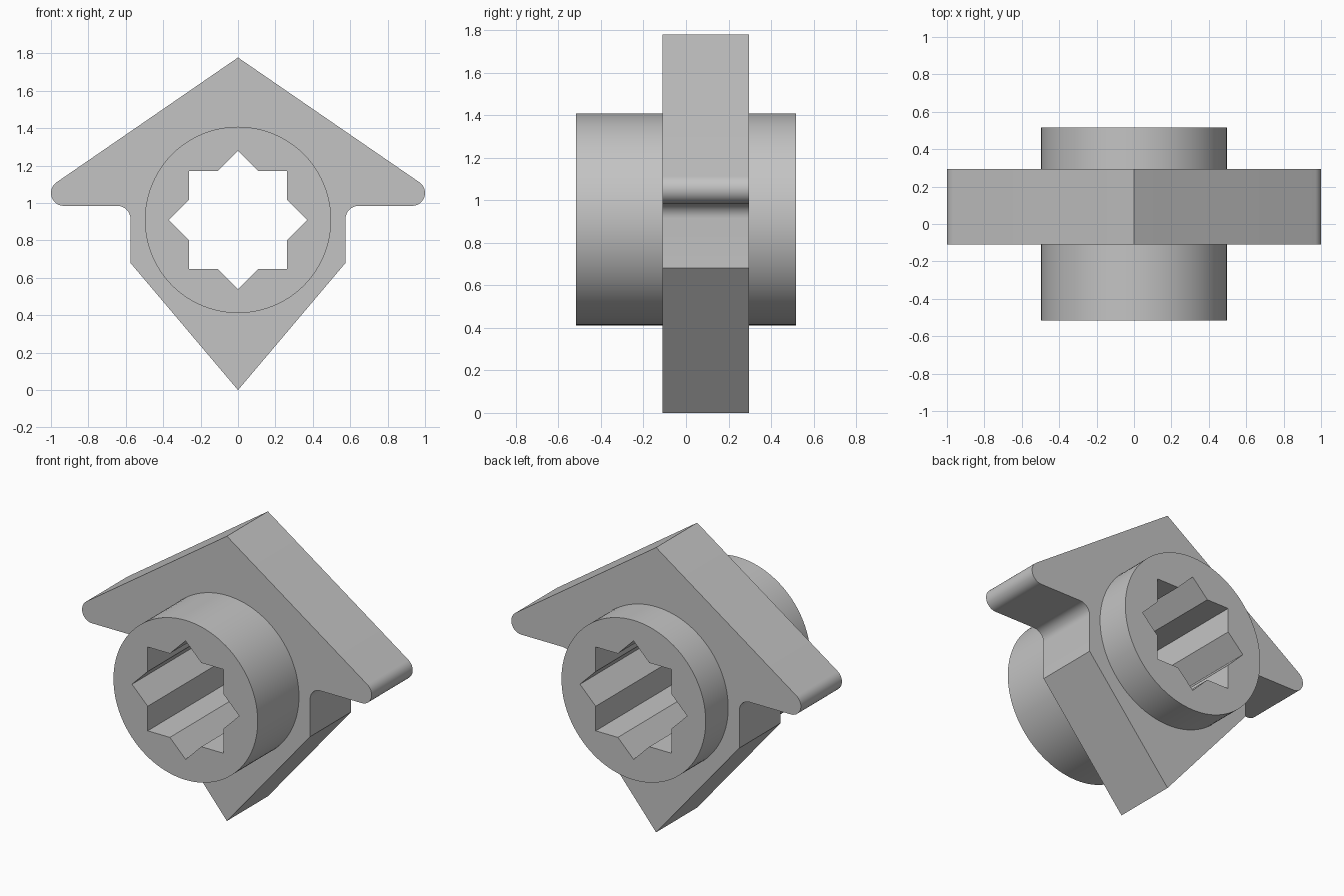
import bpy, bmesh
from math import sin, cos, pi, radians

cube = bpy.data.objects.get("Cube")
if cube:
    bpy.data.objects.remove(cube, do_unlink=True)

grey = bpy.data.materials.new("plain grey")
grey.use_nodes = True
colour = (0.55, 0.55, 0.55, 1)
grey.diffuse_color = colour
grey.node_tree.nodes["Principled BSDF"].inputs["Base Color"].default_value = colour

AXIS_Z = 0.91      # height of the bore axis
HUB_R = 0.498


def arc(cx, cz, r, start, end, n):
    """Points on an arc, angles in degrees."""
    return [(cx + r * cos(radians(start + (end - start) * i / n)),
             cz + r * sin(radians(start + (end - start) * i / n)))
            for i in range(n + 1)]


def extruded_part(name, outline, hole, y_front, y_back):
    """Solid with a through hole, extruded along y."""
    bm = bmesh.new()
    edges = []
    for loop in (outline, hole):
        verts = [bm.verts.new((x, y_front, z)) for x, z in loop]
        edges += [bm.edges.new((v, verts[i - 1])) for i, v in enumerate(verts)]
    bmesh.ops.triangle_fill(bm, use_beauty=True, edges=edges, normal=(0, -1, 0))
    out = bmesh.ops.extrude_face_region(bm, geom=bm.faces[:], use_keep_orig=True)
    moved = [g for g in out["geom"] if isinstance(g, bmesh.types.BMVert)]
    bmesh.ops.translate(bm, verts=moved, vec=(0, y_back - y_front, 0))
    bmesh.ops.recalc_face_normals(bm, faces=bm.faces[:])
    mesh = bpy.data.meshes.new(name)
    bm.to_mesh(mesh)
    bm.free()
    mesh.materials.append(grey)
    obj = bpy.data.objects.new(name, mesh)
    bpy.context.collection.objects.link(obj)
    bpy.ops.object.select_all(action='DESELECT')
    obj.select_set(True)
    bpy.context.view_layer.objects.active = obj
    bpy.ops.object.shade_smooth_by_angle(angle=radians(30))
    return obj


# Hub: round barrel with an eight-pointed star bore
circle = arc(0, AXIS_Z, HUB_R, 0, 360, 96)[:-1]
tip = 0.37
valley = tip * cos(pi / 4) / cos(pi / 8)
star = [((valley if i % 2 else tip) * cos(i * pi / 8),
         AXIS_Z + (valley if i % 2 else tip) * sin(i * pi / 8))
        for i in range(16)]
extruded_part("hub", circle, star, -0.517, 0.517)

# Plate: arrow-like flange with rounded wing tips and filleted armpits
half = arc(0.931, 1.054, 0.069, 56, -90, 14)
half += arc(0.645, 0.915, 0.07, 90, 180, 10)
half += [(0.575, 0.68)]
mirrored = [(-x, z) for x, z in reversed(half)]
outline = [(0, 1.778)] + half + [(0, 0)] + mirrored
extruded_part("flange_plate", outline, circle, -0.11, 0.295)
